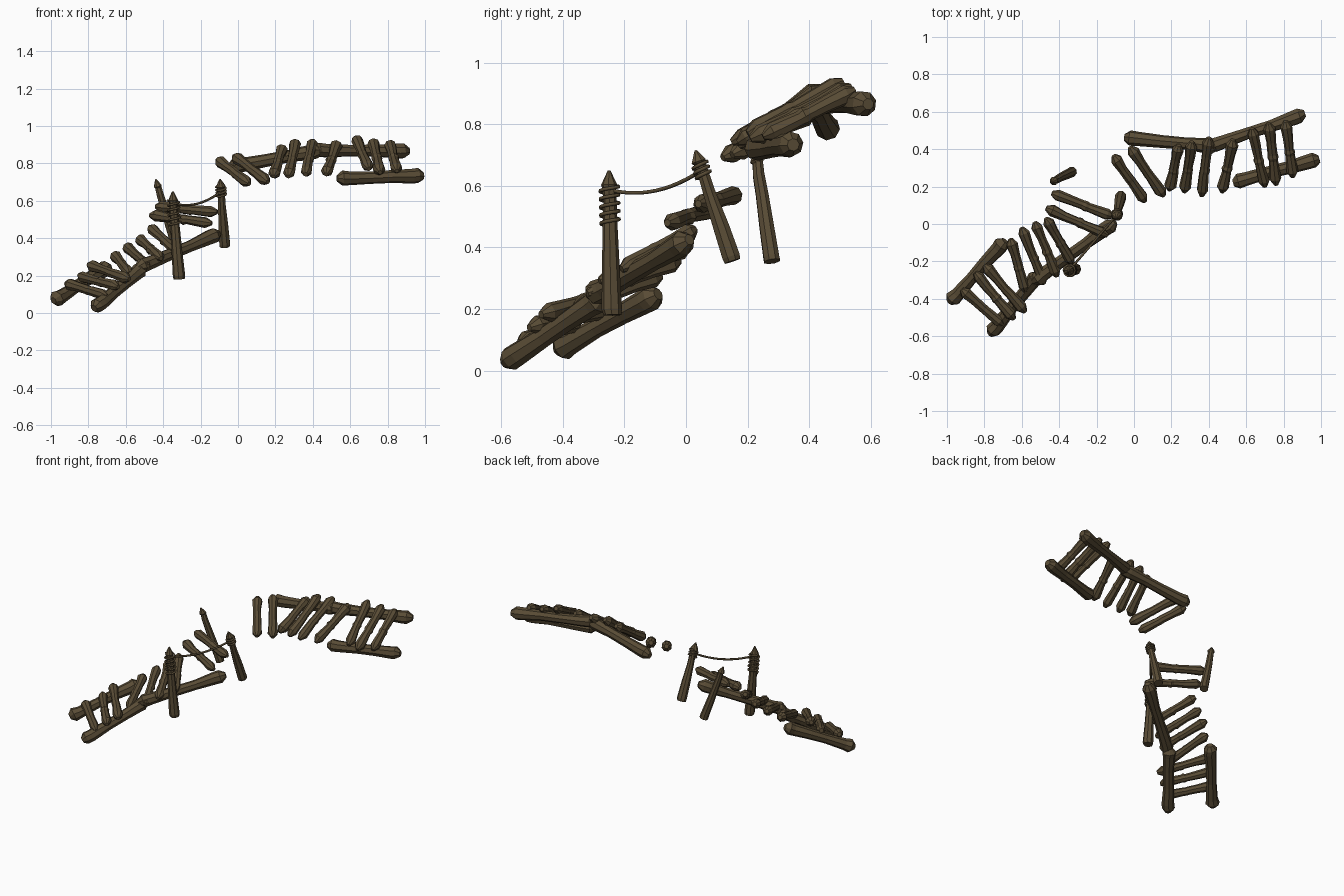
import bpy, bmesh, math, random
from mathutils import Vector

if "Cube" in bpy.data.objects:
    bpy.data.objects.remove(bpy.data.objects["Cube"])

random.seed(4)
wood = bpy.data.materials.new("dark_wood")
wood.diffuse_color = (0.10, 0.072, 0.036, 1)
wood.use_nodes = True
wood.node_tree.nodes["Principled BSDF"].inputs["Base Color"].default_value = wood.diffuse_color


def finish(bm, name):
    bmesh.ops.recalc_face_normals(bm, faces=bm.faces)
    me = bpy.data.meshes.new(name)
    bm.to_mesh(me)
    bm.free()
    me.materials.append(wood)
    ob = bpy.data.objects.new(name, me)
    bpy.context.collection.objects.link(ob)
    return ob


def log(name, a, b, profile, radius, sides=8, jitter=0.06):
    """Lathed log from a to b; profile is (fraction along, radius factor)."""
    a, b = Vector(a), Vector(b)
    axis = b - a
    u = axis.cross(Vector((0, 0, 1)))
    u = u.normalized() if u.length > 1e-3 else Vector((1, 0, 0))
    v = axis.normalized().cross(u)
    bm = bmesh.new()
    rings = []
    turn = random.random()
    for t, f in profile:
        wob = (u * random.uniform(-1, 1) + v * random.uniform(-1, 1)) * radius * jitter
        f *= 1 + random.uniform(-jitter, jitter)
        ring = []
        for i in range(sides):
            ang = turn + 2 * math.pi * i / sides
            ring.append(bm.verts.new(a + axis * t + wob + (u * math.cos(ang) + v * math.sin(ang)) * radius * f))
        rings.append(ring)
    for r0, r1 in zip(rings, rings[1:]):
        for i in range(sides):
            j = (i + 1) % sides
            bm.faces.new((r0[i], r0[j], r1[j], r1[i]))
    bm.faces.new(rings[0])
    bm.faces.new(rings[-1])
    return finish(bm, name)


def rope(name, pts, radius):
    cu = bpy.data.curves.new(name, 'CURVE')
    cu.dimensions = '3D'
    cu.bevel_depth = radius
    cu.bevel_resolution = 1
    cu.use_fill_caps = True
    sp = cu.splines.new('POLY')
    sp.points.add(len(pts) - 1)
    for p, q in zip(sp.points, pts):
        p.co = (*q, 1)
    cu.materials.append(wood)
    ob = bpy.data.objects.new(name, cu)
    bpy.context.collection.objects.link(ob)


def coil(name, a, b, t0, t1, turns, r):
    a, b = Vector(a), Vector(b)
    axis = (b - a).normalized()
    u = axis.cross(Vector((0, 1, 0))).normalized()
    v = axis.cross(u)
    n = turns * 10
    pts = []
    for i in range(n + 1):
        ang = 2 * math.pi * i / 10
        pts.append(a.lerp(b, t0 + (t1 - t0) * i / n) + (u * math.cos(ang) + v * math.sin(ang)) * r)
    rope(name, pts, 0.006)


RAIL = [(0, .5), (.06, 1.08), (.14, 1.0), (.4, .85), (.65, .85), (.88, 1.0), (.94, 1.08), (1, .5)]
PLANK = [(0, .45), (.09, 1.08), (.3, .88), (.5, .85), (.55, .95), (.6, .85), (.9, 1.05), (1, .4)]
POST = [(0, 1.1), (.04, 1.2), (.3, 1.08), (.6, .88), (.78, .8), (.88, .8), (.9, .98), (1, .15)]

# side rails under the steps
rails = [
    ((-.985, -.42, .065), (-.69, -.09, .25)),
    ((-.77, -.59, .025), (-.51, -.27, .24)),
    ((-.54, -.31, .24), (-.10, .01, .425)),
    ((-.05, .465, .78), (.45, .41, .87)),
    ((.40, .41, .87), (.915, .59, .865)),
    ((.53, .22, .72), (.99, .35, .735)),
]
for i, (a, b) in enumerate(rails):
    log(f"side_rail_{i}", a, b, RAIL, .039)

# cross logs of the lower flight
lower = [
    ((-.92, -.35, .16), (-.70, -.54, .09)),
    ((-.85, -.26, .20), (-.64, -.51, .14)),
    ((-.80, -.22, .26), (-.58, -.47, .18)),
    ((-.66, -.08, .31), (-.58, -.36, .21)),
    ((-.60, -.02, .36), (-.48, -.32, .25)),
    ((-.53, .01, .40), (-.41, -.28, .29)),
    ((-.47, .03, .46), (-.33, -.21, .33)),
    ((-.47, .085, .525), (-.14, -.06, .48)),
    ((-.44, .165, .57), (-.11, .04, .54)),
]
for i, (a, b) in enumerate(lower):
    log(f"lower_step_{i}", a, b, PLANK, .029)

# cross logs of the upper flight
upper = [
    ((-.11, .365, .82), (.06, .12, .69)),
    ((-.02, .41, .84), (.16, .15, .70)),
    ((.24, .42, .89), (.19, .18, .73)),
    ((.31, .44, .92), (.27, .17, .73)),
    ((.40, .46, .92), (.36, .15, .74)),
    ((.53, .45, .91), (.47, .17, .74)),
    ((.63, .51, .94), (.70, .20, .77)),
    ((.72, .54, .92), (.76, .21, .75)),
    ((.81, .55, .91), (.85, .25, .76)),
]
for i, (a, b) in enumerate(upper):
    log(f"upper_step_{i}", a, b, PLANK, .030)

# upright posts
p1 = ((-.315, -.24, .18), (-.35, -.25, .65))
p2 = ((-.07, .15, .355), (-.095, .03, .715))
p3 = ((-.33, .28, .355), (-.44, .225, .715))
log("front_post", *p1, POST, .028)
log("middle_post", *p2, POST, .025)
log("back_post", *p3, POST, .024)

# rope wraps and hanging rope
coil("front_post_wrap", *p1, .62, .90, 5, .031)
coil("middle_post_wrap", *p2, .76, .89, 3, .026)
s, e = Vector((-.34, -.24, .585)), Vector((-.09, .05, .65))
rope("hand_rope", [s.lerp(e, k / 12) - Vector((0, 0, .13 * k / 12 * (1 - k / 12))) for k in range(13)], .0065)
